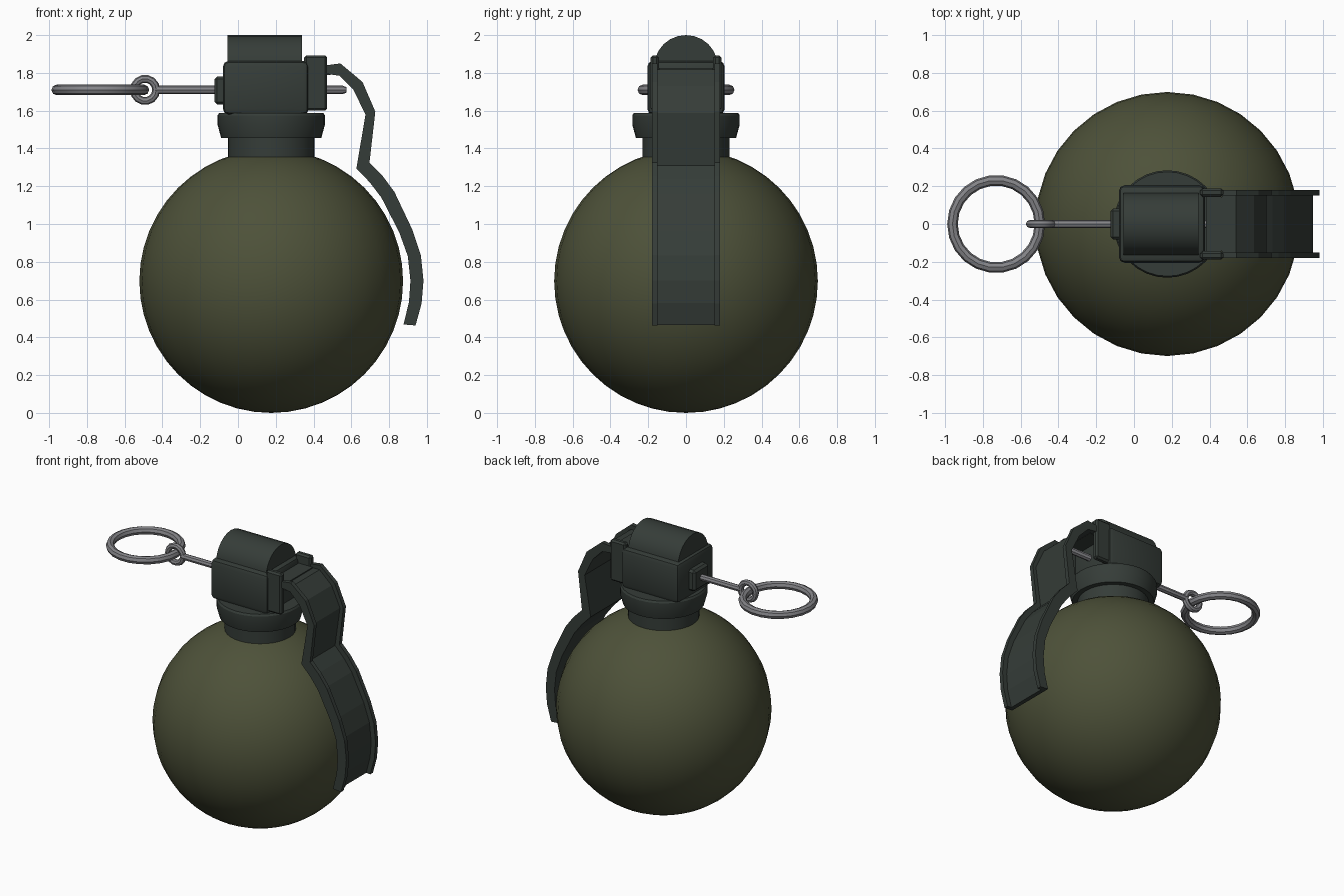
import bpy, bmesh, math
from mathutils import Matrix

if "Cube" in bpy.data.objects:
    bpy.data.objects.remove(bpy.data.objects["Cube"])

CX = 0.176  # axis of the round body


def material(name, rgb):
    m = bpy.data.materials.new(name)
    m.diffuse_color = (*rgb, 1)
    m.use_nodes = True
    m.node_tree.nodes["Principled BSDF"].inputs["Base Color"].default_value = m.diffuse_color
    return m


OLIVE = material("olive_paint", (0.075, 0.083, 0.041))
DARK = material("dark_green_metal", (0.036, 0.046, 0.040))
STEEL = material("bare_steel", (0.23, 0.23, 0.245))


def finish(name, bm, mat, smooth=None):
    bmesh.ops.recalc_face_normals(bm, faces=bm.faces[:])
    me = bpy.data.meshes.new(name)
    bm.to_mesh(me)
    bm.free()
    me.materials.append(mat)
    ob = bpy.data.objects.new(name, me)
    bpy.context.collection.objects.link(ob)
    if smooth:
        bpy.ops.object.select_all(action='DESELECT')
        ob.select_set(True)
        bpy.context.view_layer.objects.active = ob
        bpy.ops.object.shade_smooth_by_angle(angle=math.radians(smooth))
    return ob


def loft(name, rings, mat, closed=False, smooth=None):
    """Skin a list of equal-sized point rings; cap the ends unless closed."""
    bm = bmesh.new()
    vs = [[bm.verts.new(p) for p in r] for r in rings]
    n = len(rings[0])
    for i in range(len(vs) if closed else len(vs) - 1):
        a, b = vs[i], vs[(i + 1) % len(vs)]
        for j in range(n):
            k = (j + 1) % n
            bm.faces.new((a[j], a[k], b[k], b[j]))
    if not closed:
        bm.faces.new(vs[0])
        bm.faces.new(vs[-1])
    return finish(name, bm, mat, smooth)


def box(name, lo, hi, mat, bevel=0, segments=1):
    bm = bmesh.new()
    size = [h - l for l, h in zip(lo, hi)]
    mid = [(h + l) / 2 for l, h in zip(lo, hi)]
    bmesh.ops.create_cube(bm, size=1, matrix=Matrix.Translation(mid) @ Matrix.Diagonal((*size, 1)))
    if bevel:
        bmesh.ops.bevel(bm, geom=bm.edges[:], offset=bevel, segments=segments,
                        profile=0.5, affect='EDGES')
    return finish(name, bm, mat, 35 if segments > 1 else None)


def circle(n, fn):
    return [fn(math.cos(2 * math.pi * i / n), math.sin(2 * math.pi * i / n)) for i in range(n)]


def turned(name, profile, mat, n=32):
    rings = [circle(n, lambda c, s: (CX + r * c, r * s, z)) for r, z in profile]
    return loft(name, rings, mat, smooth=30)


def ring(name, centre, major, minor, n, m, upright, mat):
    rings = []
    for i in range(n):
        a = 2 * math.pi * i / n
        def pt(c, s):
            r = major + minor * c
            u, v, w = r * math.cos(a), r * math.sin(a), minor * s
            p = (u, w, v) if upright else (u, v, w)
            return tuple(q + o for q, o in zip(p, centre))
        rings.append(circle(m, pt))
    return loft(name, rings, mat, closed=True, smooth=35)


# round body
bm = bmesh.new()
bmesh.ops.create_uvsphere(bm, u_segments=32, v_segments=24, radius=0.698,
                          matrix=Matrix.Translation((CX, 0, 0.698)))
finish("round_body", bm, OLIVE, 60)

# neck and collar
turned("neck", [(0.23, 1.33), (0.23, 1.48)], DARK)
turned("collar", [(0.265, 1.455), (0.284, 1.525), (0.284, 1.575), (0.276, 1.588)], DARK)

# fuze housing with arched top
box("fuze_housing", (-0.08, -0.205, 1.58), (0.375, 0.205, 1.863), DARK, 0.03, 2)
arch = [(0.168 * math.cos(math.pi * i / 12), 1.835 + 0.165 * math.sin(math.pi * i / 12)) for i in range(13)]
loft("arched_top", [[(x, y, z) for y, z in arch] for x in (-0.055, 0.34)], DARK, smooth=30)
box("pin_boss", (-0.125, -0.083, 1.632), (-0.06, 0.083, 1.782), DARK, 0.015)

# hinge ears on both sides and tongue of the lever between them
for s, side in ((-1, "front"), (1, "back")):
    y0, y1 = sorted((s * 0.143, s * 0.188))
    box("hinge_ear_" + side, (0.35, y0, 1.6), (0.472, y1, 1.893), DARK, 0.012)
box("lever_tongue", (0.38, -0.143, 1.79), (0.49, 0.143, 1.825), DARK)

# safety lever: channel section swept down the side, (outer, inner) outline points
outer = [(0.465, 1.84), (0.542, 1.85), (0.659, 1.752), (0.727, 1.595), (0.696, 1.325),
         (0.765, 1.255), (0.828, 1.17), (0.923, 0.97), (0.968, 0.835), (0.982, 0.70), (0.972, 0.58), (0.94, 0.463)]
inner = [(0.465, 1.795), (0.537, 1.785), (0.611, 1.71), (0.675, 1.58), (0.627, 1.294),
         (0.698, 1.22), (0.759, 1.14), (0.854, 0.955), (0.899, 0.83), (0.913, 0.70), (0.905, 0.585), (0.876, 0.468)]
stations = []
for o, i in zip(outer, inner):
    m = ((o[0] + i[0]) / 2, (o[1] + i[1]) / 2)
    half = [(0.15, m), (0.15, o), (0.18, o), (0.18, i)]
    sect = [(-y, p) for y, p in reversed(half)] + half
    stations.append([(p[0], y, p[1]) for y, p in sect])
loft("safety_lever", stations, DARK)

# safety pin, its eye and the pull ring
loft("safety_pin", [circle(8, lambda c, s: (x, r * c, 1.71 + r * s))
                    for x, r in ((-0.44, 0.022), (0.555, 0.022), (0.575, 0.014))], STEEL, smooth=35)
ring("pin_eye", (-0.492, 0, 1.71), 0.059, 0.021, 14, 8, True, STEEL)
ring("pull_ring", (-0.729, 0, 1.71), 0.231, 0.028, 22, 8, False, STEEL)
